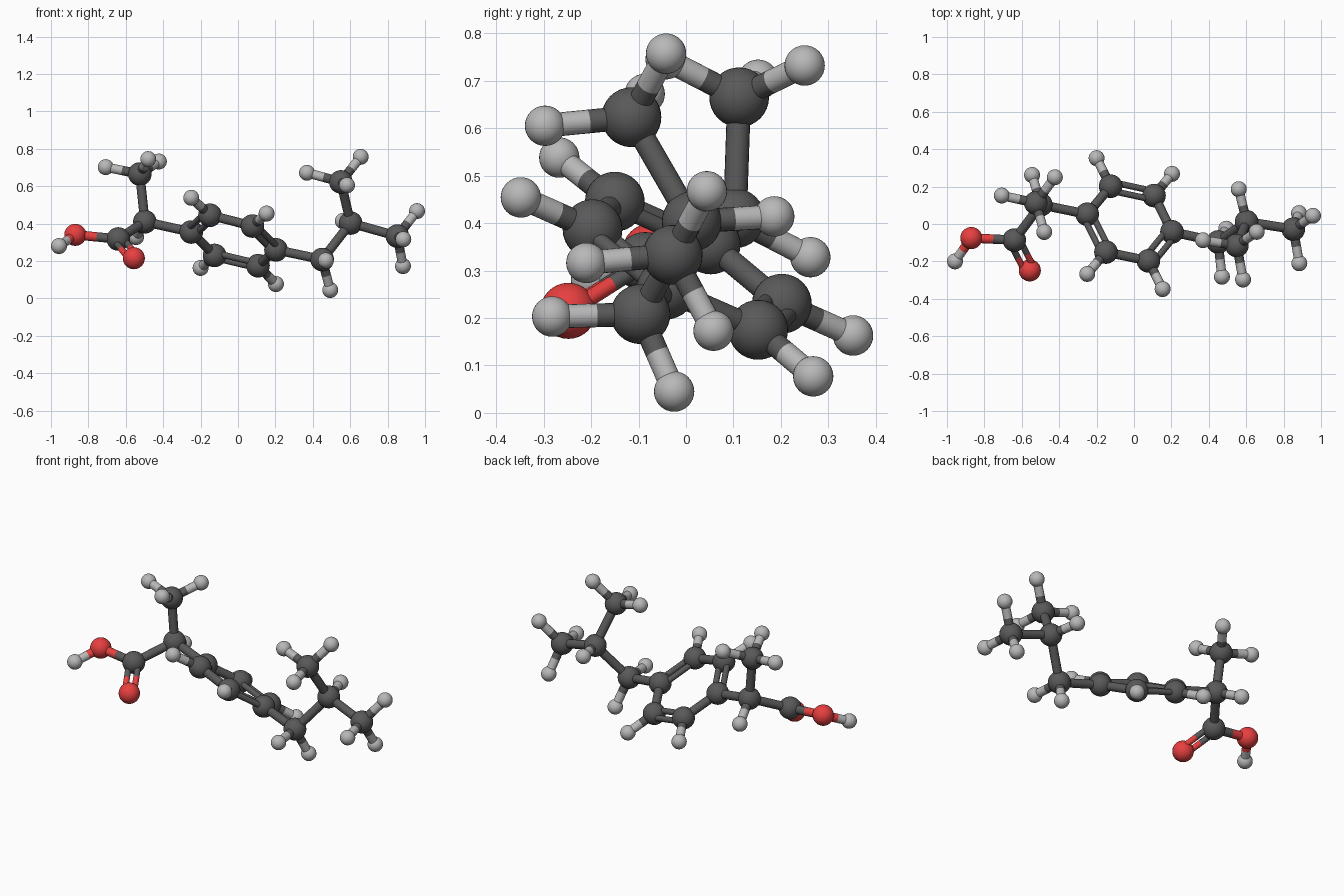
import bpy
from mathutils import Vector

if "Cube" in bpy.data.objects:
    bpy.data.objects.remove(bpy.data.objects["Cube"])


def material(name, rgb):
    m = bpy.data.materials.new(name)
    m.diffuse_color = (*rgb, 1)
    m.use_nodes = True
    m.node_tree.nodes["Principled BSDF"].inputs["Base Color"].default_value = m.diffuse_color
    return m


MATS = {'C': material("carbon_dark", (0.10, 0.10, 0.10)),
        'H': material("hydrogen_light", (0.48, 0.48, 0.48)),
        'O': material("oxygen_red", (0.80, 0.05, 0.05))}
RADII = {'C': 0.063, 'H': 0.0425, 'O': 0.059}
NAMES = {'C': "carbon", 'H': "hydrogen", 'O': "oxygen"}
atoms = {}


def finish(name, kind):
    ob = bpy.context.object
    ob.name = name
    ob.data.materials.append(MATS[kind])
    bpy.ops.object.shade_smooth_by_angle()


def atom(key, kind, *pos):
    atoms[key] = (kind, Vector(pos))
    bpy.ops.mesh.primitive_uv_sphere_add(segments=32, ring_count=16,
                                         radius=RADII[kind], location=pos)
    finish(f"{NAMES[kind]}_{key}", kind)


def stick(name, a, b, r, kind):
    d = b - a
    bpy.ops.mesh.primitive_cylinder_add(
        vertices=20, radius=r, depth=d.length, location=(a + b) / 2,
        rotation=d.to_track_quat('Z', 'Y').to_euler())
    finish(name, kind)


def bond(k1, k2, plane_key=None):
    """Two half sticks in the colours of their ends; doubled within the plane
    of a third atom if one is given."""
    (t1, a), (t2, b) = atoms[k1], atoms[k2]
    offsets, r = [Vector()], 0.025
    if plane_key:
        d = (b - a).normalized()
        side = atoms[plane_key][1] - a
        side = (side - d * side.dot(d)).normalized() * 0.027
        offsets, r = [side, -side], 0.017
    for o in offsets:
        p, q = a + o, b + o
        m = (p + q) / 2
        if t1 == t2:
            stick(f"bond_{k1}_{k2}", p, q, r, t1)
        else:
            stick(f"bond_{k1}_{k2}", p, m, r, t1)
            stick(f"bond_{k2}_{k1}", m, q, r, t2)


def hydrogens(parent, *positions):
    for i, pos in enumerate(positions):
        key = f"{parent}_h{i + 1}"
        atom(key, 'H', *pos)
        bond(parent, key)


# Acid group
atom("acid", 'C', -0.64, -0.086, 0.318)
atom("hydroxyl", 'O', -0.87, -0.075, 0.34)
atom("carbonyl", 'O', -0.557, -0.248, 0.215)
# Branch carrying the acid
atom("alpha", 'C', -0.498, 0.103, 0.41)
atom("left_methyl", 'C', -0.525, 0.112, 0.665)
# Six-membered ring
atom("ring1", 'C', -0.25, 0.052, 0.355)
atom("ring2", 'C', -0.125, 0.202, 0.23)
atom("ring3", 'C', 0.107, 0.152, 0.175)
atom("ring4", 'C', 0.203, -0.042, 0.26)
atom("ring5", 'C', 0.077, -0.197, 0.387)
atom("ring6", 'C', -0.15, -0.15, 0.445)
# Right-hand branched chain
atom("link", 'C', 0.45, -0.096, 0.208)
atom("fork", 'C', 0.602, 0.012, 0.403)
atom("upper_methyl", 'C', 0.55, -0.115, 0.623)
atom("end_methyl", 'C', 0.852, -0.028, 0.333)

# Single bonds
for a, b in (("acid", "hydroxyl"), ("acid", "alpha"), ("alpha", "left_methyl"),
             ("alpha", "ring1"), ("ring1", "ring2"), ("ring3", "ring4"),
             ("ring5", "ring6"), ("ring4", "link"), ("link", "fork"),
             ("fork", "upper_methyl"), ("fork", "end_methyl")):
    bond(a, b)
# Double bonds
bond("acid", "carbonyl", "hydroxyl")
bond("ring1", "ring6", "ring3")
bond("ring2", "ring3", "ring5")
bond("ring4", "ring5", "ring1")

# Hydrogens with their bonds
hydrogens("hydroxyl", (-0.957, -0.2, 0.28))
hydrogens("alpha", (-0.545, 0.262, 0.328))
hydrogens("left_methyl", (-0.707, 0.152, 0.702), (-0.48, -0.043, 0.745),
          (-0.423, 0.25, 0.732))
hydrogens("ring2", (-0.2, 0.352, 0.163))
hydrogens("ring3", (0.203, 0.268, 0.077))
hydrogens("ring5", (0.153, -0.348, 0.454))
hydrogens("ring6", (-0.25, -0.267, 0.538))
hydrogens("link", (0.47, -0.282, 0.203), (0.493, -0.025, 0.045))
hydrogens("fork", (0.56, 0.186, 0.414))
hydrogens("upper_methyl", (0.656, -0.042, 0.757), (0.369, -0.087, 0.672),
          (0.583, -0.297, 0.605))
hydrogens("end_methyl", (0.957, 0.044, 0.467), (0.884, -0.21, 0.316),
          (0.882, 0.058, 0.173))
